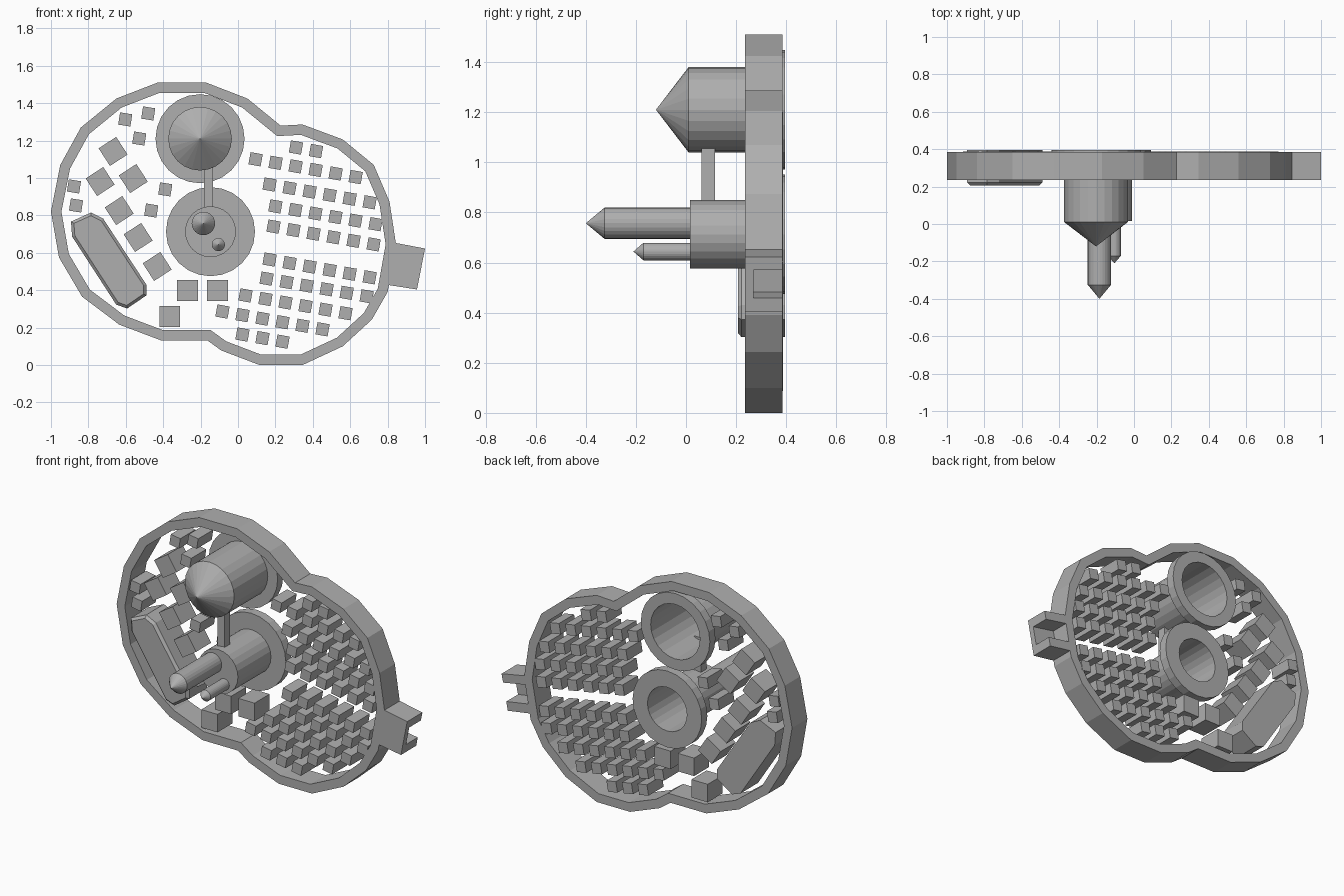
import bpy, bmesh, math
from mathutils import Vector

old = bpy.data.objects.get("Cube")
if old:
    bpy.data.objects.remove(old, do_unlink=True)

grey = bpy.data.materials.new("plain_grey")
grey.use_nodes = True
grey.diffuse_color = (0.43, 0.43, 0.43, 1)
grey.node_tree.nodes["Principled BSDF"].inputs["Base Color"].default_value = grey.diffuse_color


def finish(name, bm):
    bmesh.ops.remove_doubles(bm, verts=bm.verts, dist=1e-5)
    bmesh.ops.recalc_face_normals(bm, faces=bm.faces)
    mesh = bpy.data.meshes.new(name)
    bm.to_mesh(mesh)
    bm.free()
    mesh.materials.append(grey)
    bpy.context.collection.objects.link(bpy.data.objects.new(name, mesh))


def loft(bm, loops, caps=True, closed=False):
    """Skin a series of (xz outline, y) loops."""
    rings = [[bm.verts.new((x, y, z)) for x, z in pts] for pts, y in loops]
    pairs = list(zip(rings, rings[1:]))
    if closed:
        pairs.append((rings[-1], rings[0]))
    for a, b in pairs:
        for i in range(len(a)):
            j = (i + 1) % len(a)
            bm.faces.new((a[i], a[j], b[j], b[i]))
    if caps:
        bm.faces.new(rings[0])
        bm.faces.new(rings[-1])


def part(name, loops, **options):
    bm = bmesh.new()
    loft(bm, loops, **options)
    finish(name, bm)


def circle(x, z, r, n=24):
    return [(x + r * math.cos(math.tau * i / n), z + r * math.sin(math.tau * i / n)) for i in range(n)]


def inset(pts, d):
    """Move a clockwise outline inwards by d with mitred corners."""
    result = []
    for i, p in enumerate(pts):
        p = Vector(p)
        e = (p - Vector(pts[i - 1])).normalized()
        f = (Vector(pts[(i + 1) % len(pts)]) - p).normalized()
        n, m = Vector((e.y, -e.x)), Vector((f.y, -f.x))
        result.append(tuple(p + (n + m) * d / (1 + n.dot(m))))
    return result


def blocks(name, centres, size, angle, y0=0.24, y1=0.388):
    """A set of turned square blocks."""
    bm = bmesh.new()
    for x, z in centres:
        r, a = size / math.sqrt(2), math.radians(angle + 45)
        sq = [(x + r * math.cos(a + k * math.pi / 2), z + r * math.sin(a + k * math.pi / 2)) for k in range(4)]
        loft(bm, [(sq, y0), (sq, y1)])
    finish(name, bm)


# Rim of two merged rounds
FRONT, BACK = 0.235, 0.385
outline = [(-1, .82), (-.95, 1.07), (-.84, 1.27), (-.65, 1.425), (-.43, 1.51), (-.17, 1.51),
           (.05, 1.425), (.228, 1.28), (.345, 1.286), (.56, 1.206), (.726, 1.07), (.81, .874),
           (.845, .644), (.8, .39), (.716, .243), (.56, .1), (.345, 0), (.115, 0),
           (-.09, .078), (-.163, .131), (-.41, .131), (-.635, .216), (-.834, .366), (-.957, .575)]
inner = inset(outline, 0.055)
part("rim", [(outline, FRONT), (outline, BACK), (inner, BACK), (inner, FRONT)], caps=False, closed=True)

# Side tab with a slot open to the back
top_in, top_out = Vector((.83, .655)), Vector((1, .623))
low_in, low_out = Vector((.79, .43)), Vector((.957, .404))


def tab_slice(name, f0, f1, y0, y1):
    pts = [top_in.lerp(low_in, f0), top_out.lerp(low_out, f0),
           top_out.lerp(low_out, f1), top_in.lerp(low_in, f1)]
    part(name, [(pts, y0), (pts, y1)])


tab_slice("tab_plate", 0, 1, FRONT, 0.27)
tab_slice("tab_upper_prong", 0, .24, 0.27, BACK)
tab_slice("tab_lower_prong", .75, 1, 0.27, BACK)

# Rows of small blocks: first x, first z, count
rows = [(.31, 1.163, 2), (.094, 1.1, 6), (.169, .965, 6), (.2, .848, 6), (.19, .74, 6),
        (.169, .564, 6), (.153, .462, 6), (.04, .372, 6), (-.083, .286, 6), (.024, .163, 3)]
blocks("block_rows", [(x + .107 * i, z - .019 * i) for x, z, n in rows for i in range(n)], .066, -10)

# Scattered blocks
blocks("small_blocks", [(-.603, 1.313), (-.48, 1.345), (-.528, 1.211), (-.389, .939),
                        (-.464, .826), (-.877, .955), (-.866, .853)], .066, -9)
blocks("turned_blocks", [(-.668, 1.142), (-.737, .981), (-.56, .997), (-.635, .826),
                         (-.534, .682), (-.432, .527)], .112, 33)
blocks("upright_blocks", [(-.271, .398), (-.11, .398), (-.365, .26)], .112, 0)

# Slanted long panel with a chamfered front
panel = [(-.893, .767), (-.786, .815), (-.721, .783), (-.49, .43),
         (-.49, .372), (-.593, .302), (-.651, .323), (-.887, .687)]
part("long_panel", [(inset(panel, .015), .207), (panel, .222), (panel, .395)])


# Flanged hollow barrels
def flange(name, x, z, r_out, r_in):
    a, b = circle(x, z, r_out), circle(x, z, r_in)
    part(name, [(a, .34), (a, .395), (b, .395), (b, .34)], caps=False, closed=True)


def pointed(name, x, z, r, back, shoulder, tip):
    part(name, [(circle(x, z, r), back), (circle(x, z, r), shoulder), (circle(x, z, 0), tip)], caps=False)


flange("upper_flange", -.203, 1.21, .238, .17)
pointed("upper_barrel", -.203, 1.21, .17, .395, .01, -.12)
flange("lower_flange", -.147, .713, .238, .136)
bm = bmesh.new()
loft(bm, [(circle(-.147, .713, .136), .395), (circle(-.147, .713, .136), .015)], caps=False)
bm.verts.ensure_lookup_table()
bm.faces.new(bm.verts[24:])
finish("lower_barrel", bm)

# Pointed rods on the lower barrel
pointed("large_rod", -.185, .757, .0625, .015, -.325, -.4)
pointed("small_rod", -.105, .644, .035, .015, -.17, -.21)

# Link between the barrels
link = [(-.183, .84), (-.183, 1.06), (-.135, 1.06), (-.135, .84)]
part("barrel_link", [(link, .062), (link, .115)])
